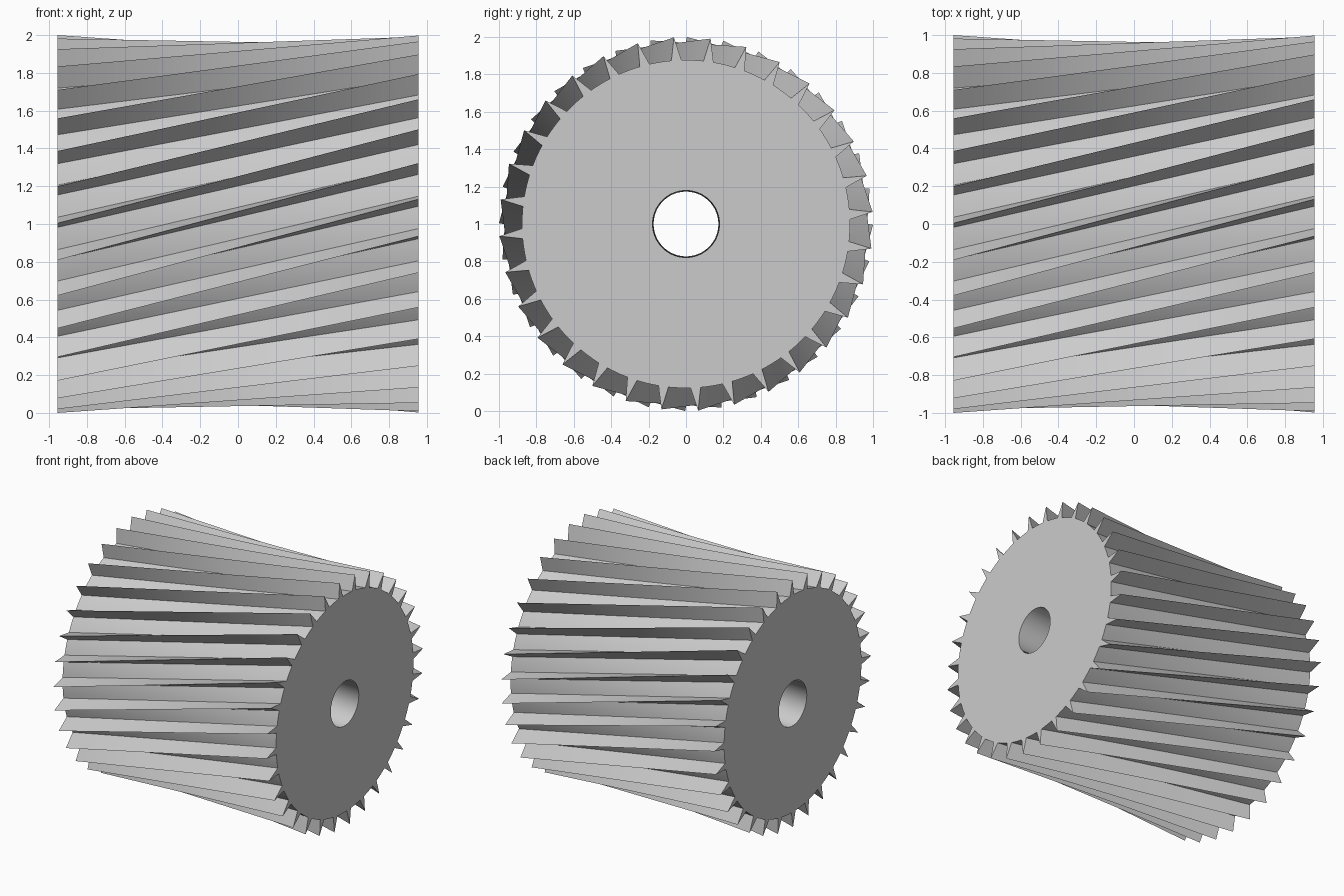
import bpy, bmesh, math
from math import radians, sin, cos
from mathutils import Vector

if "Cube" in bpy.data.objects:
    bpy.data.objects.remove(bpy.data.objects["Cube"])

HALF_WIDTH = 0.955
TIP, ROOT, BORE = 1.0, 0.877, 0.179
TEETH = 32
PITCH = 360 / TEETH
START, TWIST = 0.25, 29.8     # degrees
LOW, HIGH = -1.4, 2.1         # tooth foot either side of its tip, degrees
FLOOR_STEPS = 4
SEGMENTS = 16

# Steel
steel = bpy.data.materials.new("steel_grey")
steel.use_nodes = True
steel.diffuse_color = (0.6, 0.6, 0.6, 1)
steel.node_tree.nodes["Principled BSDF"].inputs["Base Color"].default_value = (0.6, 0.6, 0.6, 1)


def point(x, radius, degrees):
    a = radians(degrees)
    return Vector((x, -radius * cos(a), 1 + radius * sin(a)))


# Outline of the toothed wheel as (radius, angle): sharp tip, then the gap floor
outline = []
for i in range(TEETH):
    tip = START + i * PITCH
    outline.append((TIP, tip))
    floor = PITCH + LOW - HIGH
    for j in range(FLOOR_STEPS + 1):
        outline.append((ROOT, tip + HIGH + floor * j / FLOOR_STEPS))

# Straight-line loft between the two end outlines, the far one turned by the twist
bm = bmesh.new()
left_end = [point(-HALF_WIDTH, r, a) for r, a in outline]
right_end = [point(HALF_WIDTH, r, a + TWIST) for r, a in outline]
rings = []
for s in range(SEGMENTS + 1):
    t = s / SEGMENTS
    rings.append([bm.verts.new(p.lerp(q, t)) for p, q in zip(left_end, right_end)])

# Bore rings, closing the loop through both flat end faces
for x, turn in ((HALF_WIDTH, TWIST), (-HALF_WIDTH, 0)):
    rings.append([bm.verts.new(point(x, BORE, a + turn)) for r, a in outline])

count = len(outline)
for k, ring in enumerate(rings):
    following = rings[(k + 1) % len(rings)]
    for i in range(count):
        j = (i + 1) % count
        bm.faces.new((ring[i], ring[j], following[j], following[i]))
bmesh.ops.recalc_face_normals(bm, faces=bm.faces)

mesh = bpy.data.meshes.new("helical_cutter")
bm.to_mesh(mesh)
bm.free()
mesh.materials.append(steel)
cutter = bpy.data.objects.new("helical_cutter", mesh)
bpy.context.collection.objects.link(cutter)

# Smooth gaps and bore, crisp tooth edges
bpy.ops.object.select_all(action="DESELECT")
cutter.select_set(True)
bpy.context.view_layer.objects.active = cutter
bpy.ops.object.shade_smooth_by_angle(angle=radians(30))
